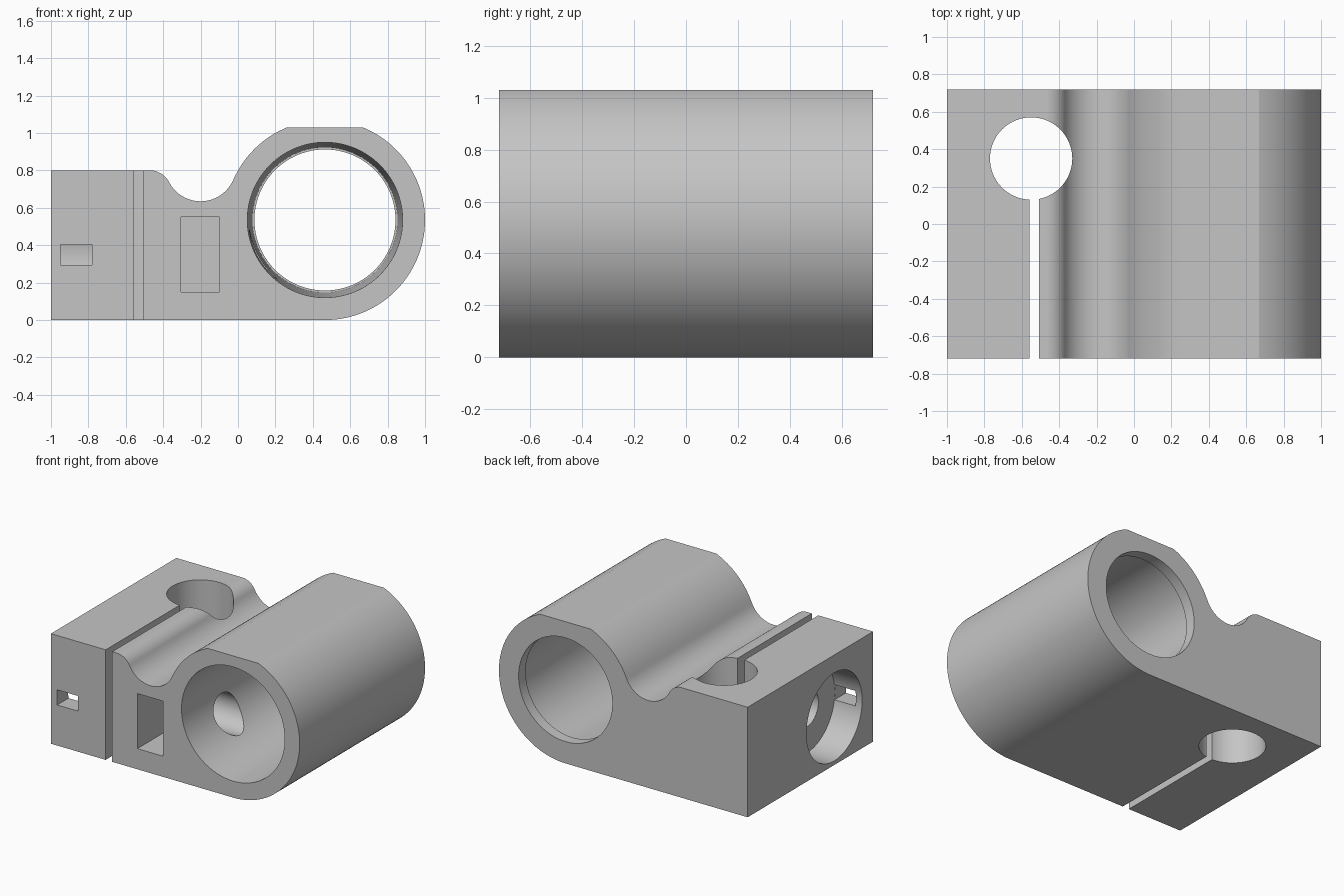
import bpy, bmesh
from math import sin, cos, radians, pi
from mathutils import Matrix, Vector

cube = bpy.data.objects.get("Cube")
if cube:
    bpy.data.objects.remove(cube, do_unlink=True)

grey = bpy.data.materials.new("light grey plastic")
grey.use_nodes = True
colour = (0.56, 0.56, 0.56, 1)
grey.diffuse_color = colour
grey.node_tree.nodes["Principled BSDF"].inputs["Base Color"].default_value = colour

HALF = 0.72        # half depth of the block
BOLT_Y, BOLT_Z = -0.275, 0.35


def finish(name, bm):
    bmesh.ops.recalc_face_normals(bm, faces=bm.faces)
    mesh = bpy.data.meshes.new(name)
    bm.to_mesh(mesh)
    bm.free()
    mesh.materials.append(grey)
    ob = bpy.data.objects.new(name, mesh)
    bpy.context.collection.objects.link(ob)
    return ob


def arc(cx, cz, r, start, end, steps):
    angles = [radians(start + (end - start) * i / steps) for i in range(steps + 1)]
    return [(cx + r * cos(a), cz + r * sin(a)) for a in angles]


def box(name, lo, hi):
    lo, hi = Vector(lo), Vector(hi)
    bm = bmesh.new()
    bmesh.ops.create_cube(bm, size=1)
    bmesh.ops.scale(bm, vec=hi - lo, verts=bm.verts)
    bmesh.ops.translate(bm, vec=(lo + hi) / 2, verts=bm.verts)
    return finish(name, bm)


def turned(name, profile, centre, axis, segs=96):
    """Closed solid of circles (distance along axis, radius)."""
    turn = Vector((0, 0, 1)).rotation_difference(Vector(axis)).to_matrix()
    bm = bmesh.new()
    rings = []
    for d, r in profile:
        rings.append([bm.verts.new(Vector(centre) + turn @ Vector(
            (r * cos(2 * pi * i / segs), r * sin(2 * pi * i / segs), d)))
            for i in range(segs)])
    for a, b in zip(rings, rings[1:]):
        for i in range(segs):
            j = (i + 1) % segs
            bm.faces.new((a[i], a[j], b[j], b[i]))
    bm.faces.new(rings[0])
    bm.faces.new(rings[-1])
    return finish(name, bm)


# Body: clamp block, groove and flat-topped barrel as one extruded profile
outline = [(-1, 0), (-1, 0.8)]
outline += arc(-0.47, 0.687, 0.113, 90, 27, 20)
outline += arc(-0.2, 0.825, 0.19, 207, 336.5, 40)[1:]
outline += arc(0.465, 0.535, 0.535, 156.5, 112.3, 16)[1:]
outline += arc(0.465, 0.535, 0.535, 67.7, -90, 56)
bm = bmesh.new()
face = bm.faces.new([bm.verts.new((x, -HALF, z)) for x, z in outline])
side = bmesh.ops.extrude_face_region(bm, geom=[face])
bmesh.ops.translate(bm, vec=(0, 2 * HALF, 0),
                    verts=[v for v in side["geom"] if isinstance(v, bmesh.types.BMVert)])
body = finish("clamp_body", bm)

# Cutters
cutters = [
    # slightly tapered bore with a retaining lip at the back
    turned("bore", [(-0.8, 0.416), (-HALF, 0.415), (0.64, 0.388), (0.64, 0.377), (0.8, 0.377)],
           (0.465, 0, 0.535), (0, 1, 0), 128),
    # vertical rod hole and its clamping slit
    turned("rod_hole", [(-0.1, 0.22), (1.2, 0.22)], (-0.55, 0.35, 0), (0, 0, 1)),
    box("slit", (-0.56, -0.8, -0.1), (-0.508, 0.2, 1)),
    # cross bolt with head recess and nut pocket
    turned("head_recess", [(-1.1, 0.32), (-0.78, 0.32)], (0, BOLT_Y, BOLT_Z), (1, 0, 0)),
    turned("bolt_hole", [(-0.9, 0.132), (0.4, 0.132)], (0, BOLT_Y, BOLT_Z), (1, 0, 0), 64),
    box("nut_pocket", (-0.305, -0.8, 0.15), (-0.1, -0.07, 0.55)),
    # small window from the front into the head recess
    box("front_window", (-0.95, -0.8, 0.295), (-0.781, -0.4, 0.405)),
]
bpy.context.view_layer.objects.active = body
for cutter in cutters:
    cutter.hide_render = True
    mod = body.modifiers.new(cutter.name, "BOOLEAN")
    mod.operation = "DIFFERENCE"
    mod.solver = "EXACT"
    mod.object = cutter
    bpy.ops.object.modifier_apply(modifier=mod.name)
for cutter in cutters:
    bpy.data.objects.remove(cutter, do_unlink=True)

# Smooth curved walls, keep edges crisp
bpy.ops.object.select_all(action="DESELECT")
body.select_set(True)
bpy.ops.object.shade_smooth_by_angle(angle=radians(15))
